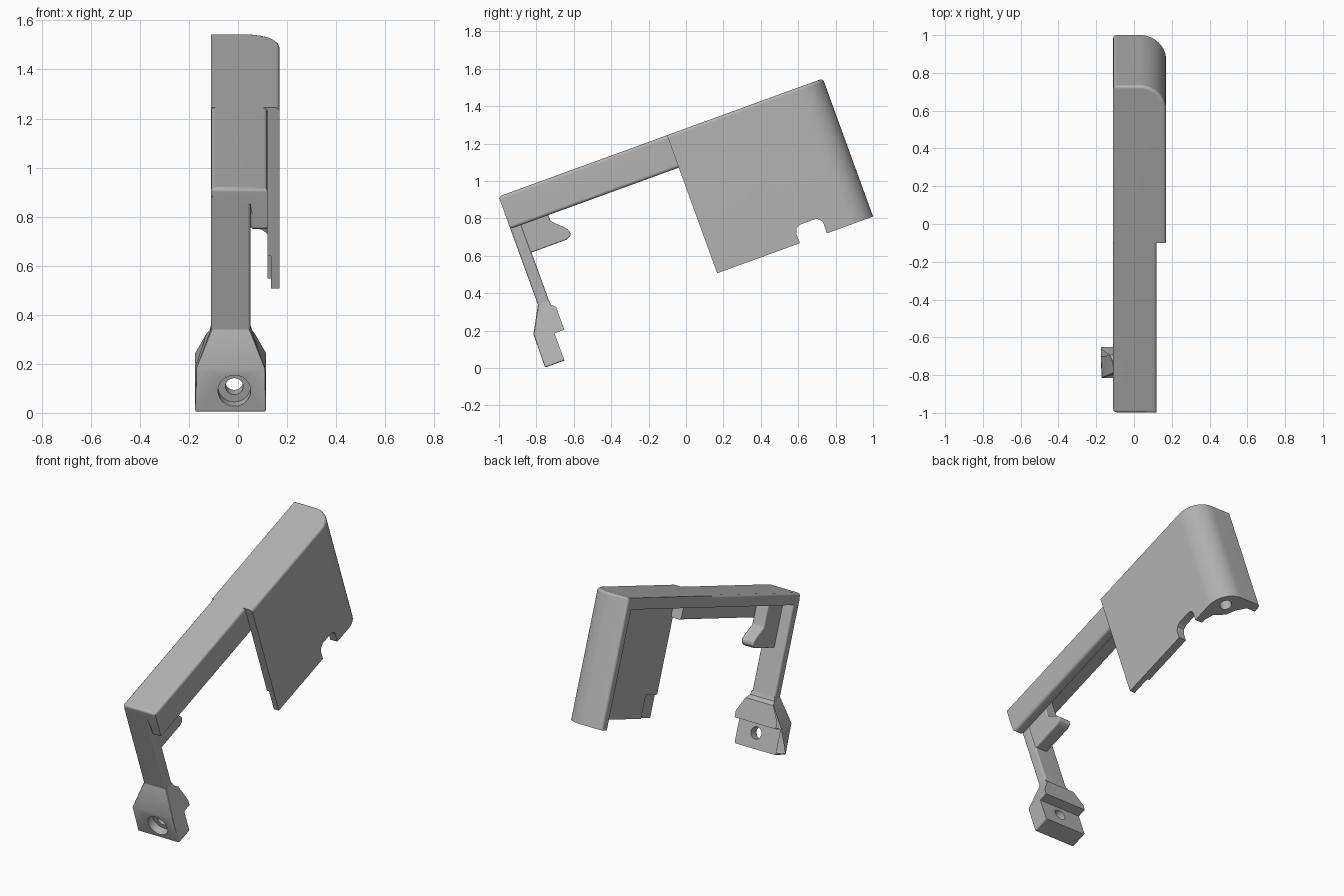
import bpy, bmesh, math
from mathutils import Vector

if "Cube" in bpy.data.objects:
    bpy.data.objects.remove(bpy.data.objects["Cube"], do_unlink=True)

TILT = math.radians(20)

grey = bpy.data.materials.new("plain grey")
grey.use_nodes = True
COLOR = (0.45, 0.45, 0.45, 1)
grey.diffuse_color = COLOR
grey.node_tree.nodes["Principled BSDF"].inputs["Base Color"].default_value = COLOR

# Maps a profile point and a depth to the part frame for each extrusion axis
FRAMES = {
    "x": lambda a, b, d: (d, a, b),
    "y": lambda a, b, d: (a, d, b),
    "z": lambda a, b, d: (a, b, d),
}


def prism(name, points, axis, lo, hi, bevel=0.0, pick=None, shape=None):
    """Extrude a profile, reshape it, then round the picked sharp edges."""
    bm = bmesh.new()
    place = FRAMES[axis]
    ends = [[bm.verts.new(place(a, b, d)) for a, b in points] for d in (lo, hi)]
    bm.faces.new(ends[0])
    bm.faces.new(ends[1])
    n = len(points)
    for i in range(n):
        j = (i + 1) % n
        bm.faces.new((ends[0][i], ends[0][j], ends[1][j], ends[1][i]))
    if shape:
        for v in bm.verts:
            shape(v.co)
    bmesh.ops.recalc_face_normals(bm, faces=bm.faces[:])
    if bevel:
        bm.normal_update()
        edges = [e for e in bm.edges if e.calc_face_angle(0) > 0.5
                 and (pick is None or pick((e.verts[0].co + e.verts[1].co) / 2))]
        bmesh.ops.bevel(bm, geom=edges, offset=bevel, segments=3, profile=0.5,
                        affect="EDGES", clamp_overlap=True)
    mesh = bpy.data.meshes.new(name)
    bm.to_mesh(mesh)
    bm.free()
    mesh.materials.append(grey)
    obj = bpy.data.objects.new(name, mesh)
    bpy.context.collection.objects.link(obj)
    obj.rotation_euler.x = TILT
    return obj


def rect(a0, a1, b0, b1):
    return [(a0, b0), (a1, b0), (a1, b1), (a0, b1)]


def arc(cx, cy, r, start, end, steps):
    angles = [math.radians(start + (end - start) * i / steps) for i in range(steps + 1)]
    return [(cx + r * math.cos(t), cy + r * math.sin(t)) for t in angles]


def circle(cx, cy, r):
    return arc(cx, cy, r, 0, 345, 23)


def activate(obj):
    bpy.ops.object.select_all(action="DESELECT")
    obj.select_set(True)
    bpy.context.view_layer.objects.active = obj


def cut(obj, *cutters):
    for cutter in cutters:
        mod = obj.modifiers.new("cut", "BOOLEAN")
        mod.operation = "DIFFERENCE"
        mod.solver = "EXACT"
        mod.object = cutter
        activate(obj)
        bpy.ops.object.modifier_apply(modifier=mod.name)
        bpy.data.objects.remove(cutter, do_unlink=True)


TOP = 1.204
PLATE = 1.135
FRONT = -0.628
BACK = 1.217

# Top bar: thin plate with a deep lip along one side
bar = prism("top_bar",
            [(-0.11, PLATE), (0.05, PLATE), (0.05, 1.02),
             (0.12, 1.02), (0.12, TOP), (-0.11, TOP)],
            "y", FRONT, 0.35, 0.017,
            pick=lambda m: m.y < 0.3 and not 1.1 < m.z < 1.15)

# Rear cover: rounded shell with side panel, back wall and corner boss
cover = prism("rear_cover",
              [(-0.11, 0.33), (0.17, 0.33)]
              + arc(0.03, BACK - 0.14, 0.14, 0, 90, 14) + [(-0.11, BACK)],
              "z", 0.419, TOP, 0.017,
              pick=lambda m: (m.z > 1.2 and m.y > 0.34 and m.x > -0.1)
              or (m.x < -0.1 and m.y > 1.2))
cavity = prism("cavity_cutter",
               [(-0.3, 0.2), (0.12, 0.2), (0.12, 0.98), (0.1, 1.03),
                (0.03, 1.07), (0, 1.12), (-0.05, 1.165), (-0.3, 1.165)],
               "z", 0.2, PLATE)
notch = prism("notch_cutter",
              [(0.8, 0.3), (0.8, 0.475), (0.812, 0.5), (0.835, 0.512)]
              + arc(0.915, 0.472, 0.04, 90, 0, 6) + [(0.952, 0.3)],
              "x", 0.05, 0.3)
rebate = prism("rebate_cutter", rect(0.2, 0.45, 0.3, 0.56), "x", 0.0, 0.135)
boss_hole = prism("boss_hole_cutter", circle(0.08, 1.13, 0.035), "z", 0.3, 0.6)
cut(cover, cavity, notch, rebate, boss_hole)

# Front leg hanging from the bar
leg = prism("front_leg", rect(-0.11, 0.05, FRONT, -0.565), "z", 0.55, 1.165, 0.012,
            pick=lambda m: 0.6 < m.z < 1.1)

# Hook prong behind the leg
prong = prism("hook_prong",
              [(-0.59, 1.15), (-0.414, 1.15), (-0.412, 0.985), (-0.35, 0.925),
               (-0.333, 0.9), (-0.337, 0.876), (-0.365, 0.863), (-0.59, 0.863)],
              "x", -0.04, 0.045, 0.008, pick=lambda m: m.y > -0.55 and m.z < 1.1)


# Foot block: flares out from the leg, with a step at the back
def flare(co):
    t = min(max((co.z - 0.455) / 0.12, 0), 1)
    wide = (-0.175, 0.115)
    narrow = (-0.11, 0.05)
    side = 1 if co.x > 0 else 0
    co.x = wide[side] + (narrow[side] - wide[side]) * t


foot = prism("foot_block",
             [(-0.707, 0.26), (-0.597, 0.26), (-0.597, 0.415), (-0.541, 0.415),
              (-0.541, 0.455), (-0.541, 0.543), (-0.562, 0.565), (-0.565, 0.59),
              (FRONT, 0.59), (-0.705, 0.448)],
             "x", -0.175, 0.115, 0.009, shape=flare,
             pick=lambda m: m.z < 0.56 and m.y < -0.6)
cut(foot,
    prism("counterbore_cutter", circle(-0.015, 0.353, 0.067), "y", -0.8, -0.655),
    prism("screw_hole_cutter", circle(-0.015, 0.353, 0.036), "y", -0.8, -0.5))

# Smooth shading with sharp corners kept
for obj in (bar, cover, leg, prong, foot):
    activate(obj)
    bpy.ops.object.shade_smooth_by_angle(angle=math.radians(32))
    obj.modifiers.new("even shading", "WEIGHTED_NORMAL").keep_sharp = True
